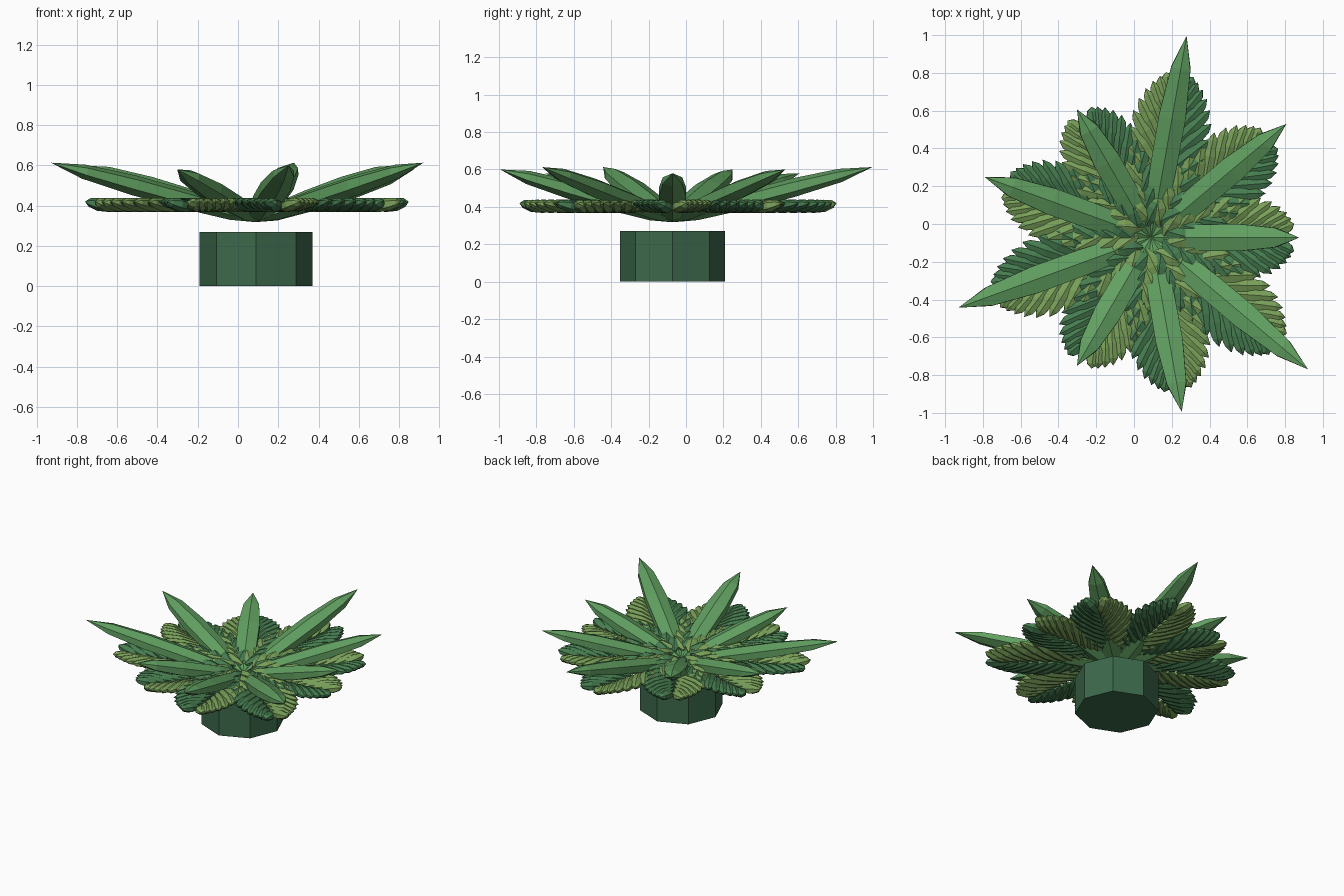
import bpy, bmesh, math
from mathutils import Vector

if "Cube" in bpy.data.objects:
    bpy.data.objects.remove(bpy.data.objects["Cube"])

CX, CY = 0.09, -0.072      # plant axis


def material(name, rgb):
    m = bpy.data.materials.new(name)
    m.diffuse_color = (*rgb, 1)
    m.use_nodes = True
    m.node_tree.nodes["Principled BSDF"].inputs["Base Color"].default_value = m.diffuse_color
    return m


POT = material("deep_green", (0.045, 0.14, 0.07))
SPIKE = material("leaf_green", (0.12, 0.35, 0.12))
LIGHT = material("olive_green", (0.19, 0.35, 0.10))
DARK = material("mid_green", (0.062, 0.205, 0.08))


def finish(bm, name, mat):
    bmesh.ops.recalc_face_normals(bm, faces=bm.faces)
    me = bpy.data.meshes.new(name)
    bm.to_mesh(me)
    bm.free()
    me.materials.append(mat)
    ob = bpy.data.objects.new(name, me)
    bpy.context.collection.objects.link(ob)
    ob.location = (CX, CY, 0)
    return ob


def spindle(bm, a, b, width, thick, profile):
    """Six-sided pointed leaf from a to b; profile = (position, size) rings."""
    a, b = Vector(a), Vector(b)
    d = (b - a).normalized()
    side = Vector((0, 0, 1)).cross(d).normalized()
    up = d.cross(side)
    rings = []
    for t, r in profile:
        c = a.lerp(b, t)
        rings.append([bm.verts.new(c + side * math.sin(k * math.pi / 3) * width * r
                                   + up * math.cos(k * math.pi / 3) * thick * r)
                      for k in range(6)])
    for r0, r1 in zip(rings, rings[1:]):
        for k in range(6):
            bm.faces.new((r0[k], r0[(k + 1) % 6], r1[(k + 1) % 6], r1[k]))
    tip = bm.verts.new(b)
    for k in range(6):
        bm.faces.new((rings[-1][k], rings[-1][(k + 1) % 6], tip))
    bm.faces.new(rings[0])


# Octagonal base
bm = bmesh.new()
bmesh.ops.create_cone(bm, cap_ends=True, segments=8, radius1=0.28, radius2=0.28, depth=0.27)
bmesh.ops.translate(bm, verts=bm.verts, vec=(0, 0, 0.135))
finish(bm, "octagonal_base", POT)

SPIKE_PROFILE = [(0, 0.35), (0.12, 0.8), (0.35, 0.97), (0.6, 1), (0.84, 0.72)]
LEAFLET_PROFILE = [(0, 0.3), (0.25, 0.8), (0.6, 1), (0.87, 0.65)]
LENGTHS = [(1.085, 0.613), (0.936, 0.60), (0.784, 0.58)]
COUNT = 11

for i in range(9):
    ang = math.radians(80 - 40 * i)
    length, tip_z = LENGTHS[i % 3]
    along = Vector((math.cos(ang), math.sin(ang), 0))
    across = Vector((-math.sin(ang), math.cos(ang), 0))

    # Long upper spike leaf
    bm = bmesh.new()
    spindle(bm, (0, 0, 0.335), along * length + Vector((0, 0, tip_z)), 0.083, 0.05, SPIKE_PROFILE)
    finish(bm, f"spike_leaf_{i + 1}", SPIKE)

    # Lower frond: rows of leaflets, olive on one side and darker on the other
    stretch = 0.4 + 0.6 * length / 1.085
    for sgn, mat, name in ((1, LIGHT, "frond_light_side"), (-1, DARK, "frond_dark_side")):
        bm = bmesh.new()
        for j in range(COUNT):
            t = j / (COUNT - 1)
            root = (0.08 + 0.64 * t) * stretch
            reach = 0.17 + 0.15 * math.sin(math.pi * t)
            lean = math.radians(56 - 34 * t)
            a = along * root + across * sgn * 0.01 + Vector((0, 0, 0.385))
            b = (a + along * reach * math.cos(lean) + across * sgn * reach * math.sin(lean)
                 + Vector((0, 0, 0.035)))
            spindle(bm, a, b, 0.045, 0.033, LEAFLET_PROFILE)
        finish(bm, f"{name}_{i + 1}", mat)
